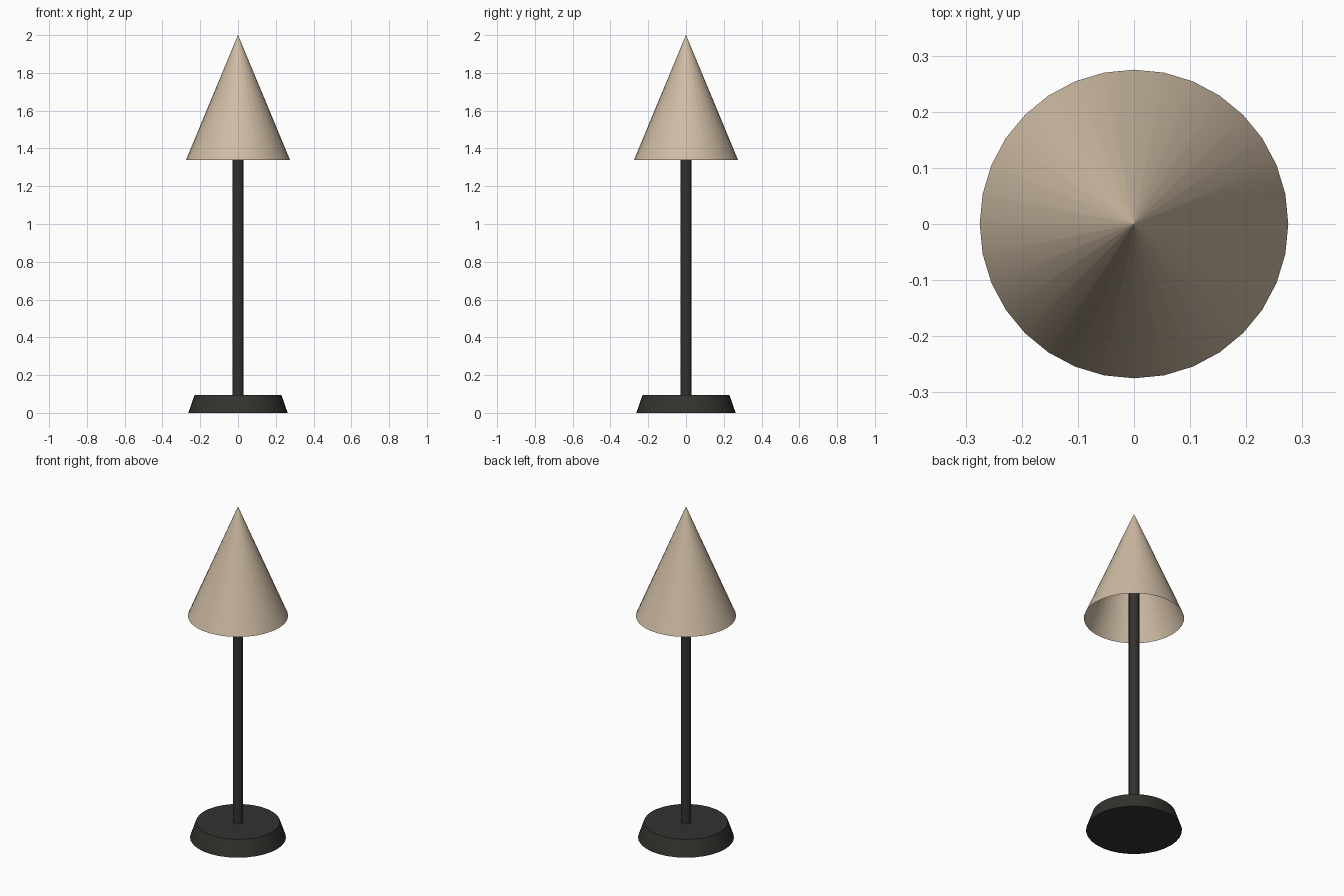
import bpy
import math

if "Cube" in bpy.data.objects:
    bpy.data.objects.remove(bpy.data.objects["Cube"])


def material(name, color):
    m = bpy.data.materials.new(name)
    m.diffuse_color = (*color, 1)
    m.use_nodes = True
    m.node_tree.nodes["Principled BSDF"].inputs["Base Color"].default_value = m.diffuse_color
    return m


dark = material("dark_metal", (0.035, 0.032, 0.028))
cream = material("cream_fabric", (0.62, 0.50, 0.37))


def round_part(name, r_bottom, r_top, z0, z1, mat, sides=32, fill='NGON'):
    bpy.ops.mesh.primitive_cone_add(vertices=sides, radius1=r_bottom, radius2=r_top,
                                    depth=z1 - z0, end_fill_type=fill,
                                    location=(0, 0, (z0 + z1) / 2))
    ob = bpy.context.object
    ob.name = name
    ob.data.materials.append(mat)
    bpy.ops.object.shade_smooth_by_angle(angle=math.radians(30))
    return ob


# Tapered foot
round_part("base", 0.263, 0.23, 0, 0.095, dark)

# Upright, running up inside the shade
round_part("pole", 0.029, 0.029, 0.095, 1.7, dark, sides=16)

# Conical shade, open underneath; the tiny tip keeps the shading clean
round_part("shade", 0.275, 0.0005, 1.34, 2.0, cream, fill='NOTHING')
